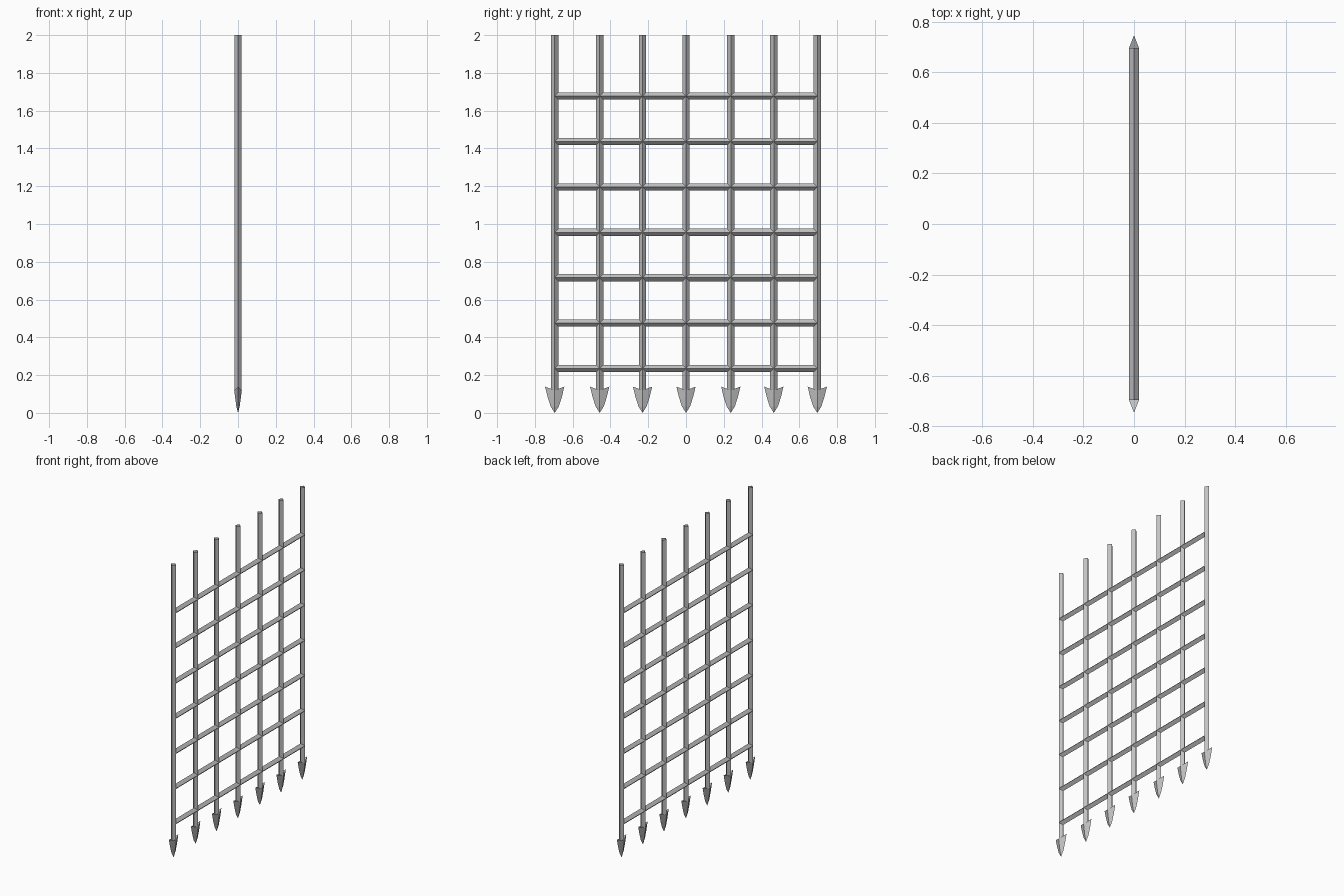
import bpy, bmesh
from math import pi

cube = bpy.data.objects.get("Cube")
if cube:
    bpy.data.objects.remove(cube, do_unlink=True)

# One grey metal for the whole gate
iron = bpy.data.materials.new("grey_iron")
iron.use_nodes = True
colour = (0.54, 0.54, 0.54, 1)
iron.diffuse_color = colour
iron.node_tree.nodes["Principled BSDF"].inputs["Base Color"].default_value = colour

RADIUS = 0.019
HALF = 0.695
TOP = 2.0
SPIKE_TOP = 0.12
COLUMNS = [-0.695, -0.457, -0.23, 0, 0.237, 0.465, 0.695]


def bar(name, length, location, rotation=(0, 0, 0)):
    """Open-ended four-sided bar with its corners facing along the axes."""
    bpy.ops.mesh.primitive_cylinder_add(vertices=4, radius=RADIUS, depth=length,
                                        end_fill_type='NOTHING',
                                        location=location, rotation=rotation)
    ob = bpy.context.object
    ob.name = name
    ob.data.materials.append(iron)


def spike(name, y):
    """Barbed arrowhead: stacked diamond sections with swept-up wing tips."""
    # half width, half thickness, ridge height, wing height
    sections = [(0.022, 0.009, 0.035, 0.035),
                (0.038, 0.015, 0.08, 0.085),
                (0.051, 0.02, SPIKE_TOP, 0.139)]
    bm = bmesh.new()
    tip = bm.verts.new((0, 0, 0))
    rings = []
    for w, t, zr, zw in sections:
        rings.append([bm.verts.new(p) for p in
                      ((t, 0, zr), (0, w, zw), (-t, 0, zr), (0, -w, zw))])
    crown = bm.verts.new((0, 0, SPIKE_TOP))
    for i in range(4):
        j = (i + 1) % 4
        bm.faces.new((tip, rings[0][j], rings[0][i]))
        for low, high in zip(rings, rings[1:]):
            bm.faces.new((low[i], low[j], high[j], high[i]))
        bm.faces.new((rings[-1][i], rings[-1][j], crown))
    bmesh.ops.recalc_face_normals(bm, faces=bm.faces)
    mesh = bpy.data.meshes.new(name)
    bm.to_mesh(mesh)
    bm.free()
    mesh.materials.append(iron)
    ob = bpy.data.objects.new(name, mesh)
    ob.location.y = y
    bpy.context.collection.objects.link(ob)


# Upright bars, each ending in a spike
for i, y in enumerate(COLUMNS, 1):
    bar(f"upright_bar_{i}", TOP - SPIKE_TOP, (0, y, (TOP + SPIKE_TOP) / 2))
    spike(f"spike_{i}", y)

# Crossbars
for i in range(7):
    bar(f"crossbar_{i + 1}", 2 * HALF, (0, 0, 0.235 + 0.2403 * i), (pi / 2, 0, 0))
